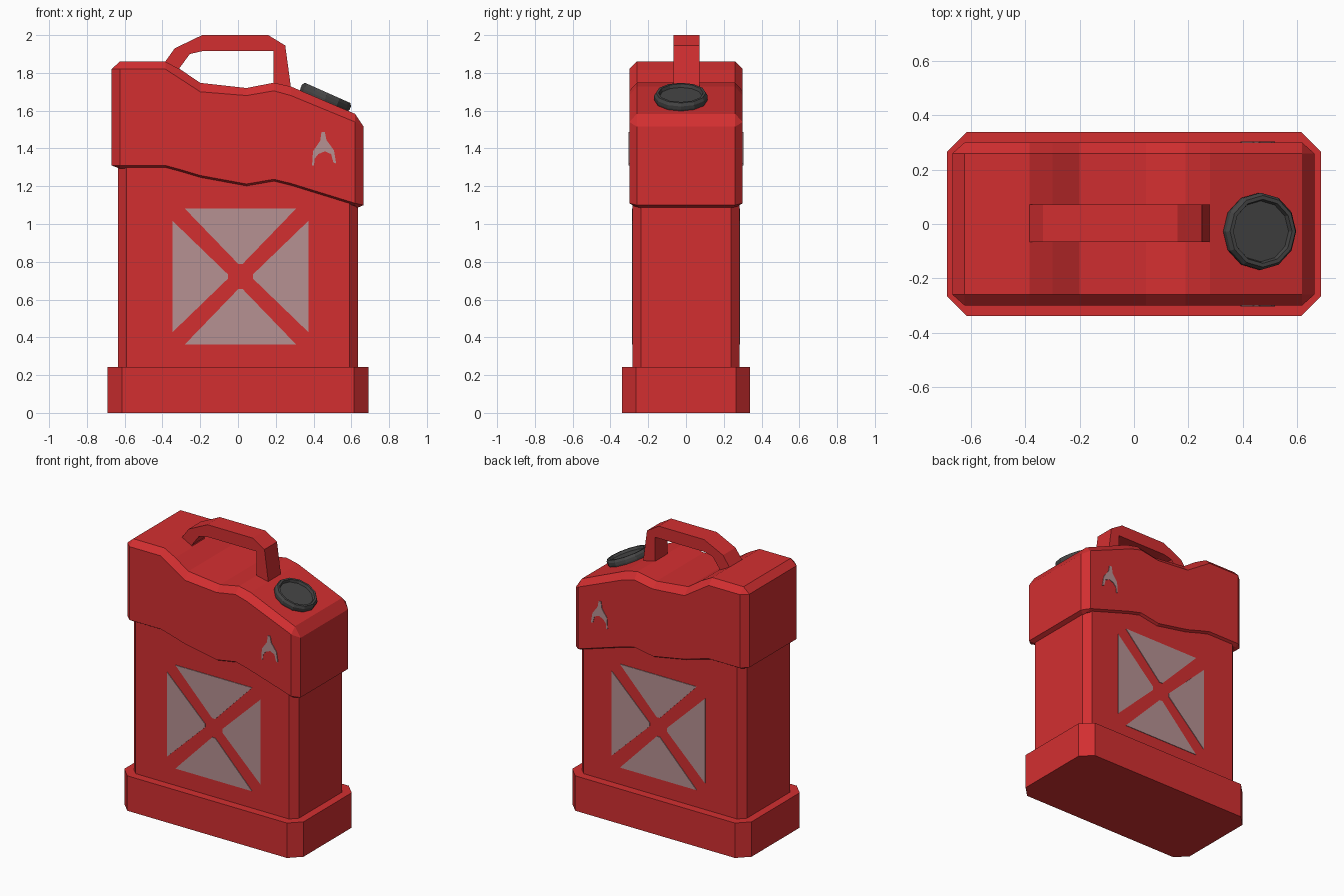
import bpy, bmesh, math
from mathutils import Matrix

if "Cube" in bpy.data.objects:
    bpy.data.objects.remove(bpy.data.objects["Cube"])


def material(name, rgb):
    m = bpy.data.materials.new(name)
    m.diffuse_color = (*rgb, 1)
    m.use_nodes = True
    m.node_tree.nodes["Principled BSDF"].inputs["Base Color"].default_value = m.diffuse_color
    return m


RED = material("red paint", (0.65, 0.028, 0.03))
DARK = material("dark grey plastic", (0.06, 0.06, 0.06))
PALE = material("pale marking", (0.47, 0.285, 0.29))


def finish(name, bm, mat):
    bmesh.ops.recalc_face_normals(bm, faces=bm.faces)
    me = bpy.data.meshes.new(name)
    bm.to_mesh(me)
    bm.free()
    me.materials.append(mat)
    ob = bpy.data.objects.new(name, me)
    bpy.context.collection.objects.link(ob)
    return ob


def prism(name, pts, a, b, mat, axis="z"):
    """Extrude a 2D outline from a to b along z (xy outline) or y (xz outline)."""
    bm = bmesh.new()
    place = (lambda p, h: (p[0], p[1], h)) if axis == "z" else (lambda p, h: (p[0], h, p[1]))
    lo = [bm.verts.new(place(p, a)) for p in pts]
    hi = [bm.verts.new(place(p, b)) for p in pts]
    bm.faces.new(lo)
    bm.faces.new(hi)
    n = len(pts)
    for i in range(n):
        j = (i + 1) % n
        bm.faces.new((lo[i], lo[j], hi[j], hi[i]))
    return finish(name, bm, mat)


def octagon(x, y, c):
    return [(-x, -y + c), (-x + c, -y), (x - c, -y), (x, -y + c),
            (x, y - c), (x - c, y), (-x + c, y), (-x, y - c)]


# Base tray and main body
prism("base", octagon(0.69, 0.34, 0.075), 0, 0.243, RED)
prism("body", octagon(0.635, 0.283, 0.045), 0.2, 1.4, RED)

# Upper shell: cross-sections along x (x, lower edge, shoulder, top)
stations = [(-0.625, 1.31, 1.82, 1.86), (-0.385, 1.31, 1.82, 1.86),
            (-0.30, 1.287, 1.765, 1.815), (-0.20, 1.257, 1.70, 1.747),
            (0.045, 1.212, 1.68, 1.72), (0.19, 1.237, 1.705, 1.748),
            (0.28, 1.215, 1.68, 1.728), (0.62, 1.11, 1.54, 1.583)]


def half(x, lip_x, w, lip_w, top_w, lo, sh, top):
    return [(lip_x, lip_w, lo - 0.015), (x, w, lo), (x, w, sh), (x, top_w, top)]


rows = [half(-0.67, -0.63, 0.26, 0.24, 0.26, 1.31, 1.82, 1.82)]
rows += [half(x, x, 0.30, 0.275, 0.26, lo, sh, top) for x, lo, sh, top in stations]
rows += [half(0.665, 0.63, 0.26, 0.24, 0.26, 1.10, 1.515, 1.515)]
bm = bmesh.new()
rings = []
for row in rows:
    loop = [(x, -y, z) for x, y, z in row] + row[::-1]
    rings.append([bm.verts.new(p) for p in loop])
for r, s in zip(rings, rings[1:]):
    for i in range(8):
        j = (i + 1) % 8
        bm.faces.new((r[i], r[j], s[j], s[i]))
for r in (rings[0], rings[-1]):
    bm.faces.new((r[1], r[2], r[5], r[6]))
    bm.faces.new((r[0], r[1], r[6], r[7]))
bmesh.ops.remove_doubles(bm, verts=bm.verts, dist=0.0005)
finish("upper_shell", bm, RED)

# Carrying handle
prism("handle", [(-0.36, 1.80), (-0.385, 1.86), (-0.335, 1.93), (-0.20, 1.995), (-0.19, 2.0),
                 (0.16, 2.0), (0.25, 1.945), (0.278, 1.74), (0.278, 1.69), (0.188, 1.69),
                 (0.188, 1.915), (-0.19, 1.915), (-0.255, 1.90), (-0.31, 1.825), (-0.29, 1.78)],
      -0.066, 0.072, RED, "y")

# Twelve-sided screw cap with a recessed top, tilted to the sloping shoulder
bm = bmesh.new()
rings = []
for r, z in [(0.132, -0.03), (0.142, 0.012), (0.142, 0.03), (0.132, 0.046), (0.118, 0.046), (0.112, 0.028)]:
    rings.append([bm.verts.new((r * math.cos(k * math.tau / 12), r * math.sin(k * math.tau / 12), z))
                  for k in range(12)])
for a, b in zip(rings, rings[1:]):
    for i in range(12):
        j = (i + 1) % 12
        bm.faces.new((a[i], a[j], b[j], b[i]))
bm.faces.new(rings[0])
bm.faces.new(rings[-1])
bm.transform(Matrix.Translation((0.456, -0.027, 1.652)) @ Matrix.Rotation(math.radians(24), 4, "Y"))
finish("screw_cap", bm, DARK)

# Painted markings on front and back: four triangles and a flame
cx, cz = 0.013, 0.722
flame = [(0.392, 1.31), (0.397, 1.385), (0.435, 1.44), (0.442, 1.487), (0.46, 1.487), (0.468, 1.445),
         (0.508, 1.39), (0.52, 1.32), (0.505, 1.325), (0.493, 1.37), (0.46, 1.385), (0.425, 1.37),
         (0.405, 1.345), (0.403, 1.31)]
for side, s in (("front", -1), ("back", 1)):
    for k in range(4):
        c, d = round(math.cos(k * math.pi / 2)), round(math.sin(k * math.pi / 2))
        tri = [(-0.295, 0.36), (0.295, 0.36), (0.012, 0.067), (-0.012, 0.067)]
        pts = [(cx + c * x - d * z, cz + d * x + c * z) for x, z in tri]
        prism(f"{side}_panel_triangle_{k + 1}", pts, s * 0.281, s * 0.287, PALE, "y")
    prism(f"{side}_flame_mark", flame, s * 0.298, s * 0.304, PALE, "y")
